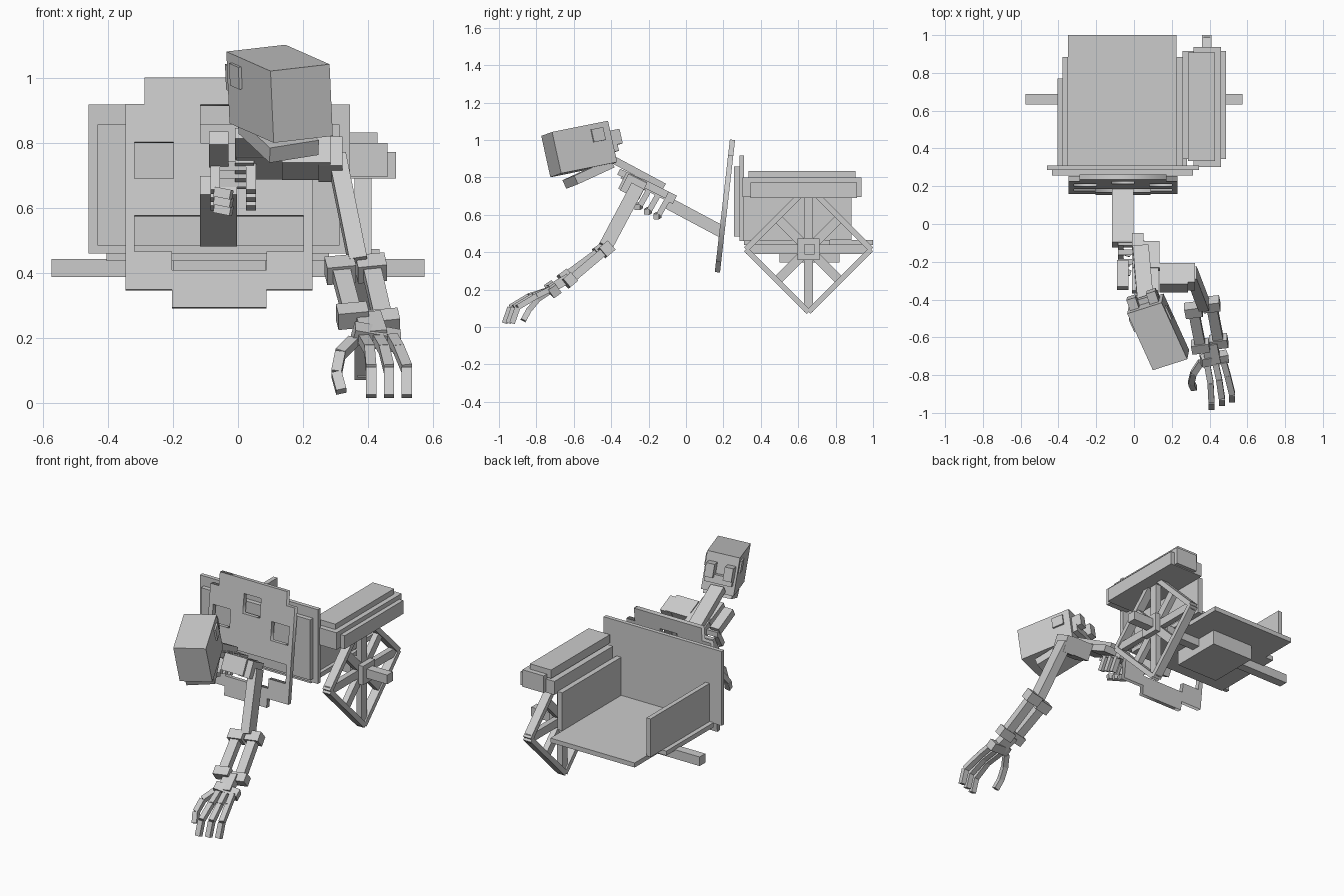
import bpy, bmesh, math
from mathutils import Vector, Matrix

if "Cube" in bpy.data.objects:
    bpy.data.objects.remove(bpy.data.objects["Cube"])

grey = bpy.data.materials.new("plain_grey")
grey.diffuse_color = (0.6, 0.6, 0.6, 1)
grey.use_nodes = True
grey.node_tree.nodes["Principled BSDF"].inputs["Base Color"].default_value = grey.diffuse_color


def block(name, centre, axes, size):
    """Box with given centre, three axis directions and three sizes."""
    m = Matrix([Vector(a) * s for a, s in zip(axes, size)]).transposed().to_4x4()
    bm = bmesh.new()
    bmesh.ops.create_cube(bm, size=1, matrix=Matrix.Translation(centre) @ m)
    bmesh.ops.recalc_face_normals(bm, faces=bm.faces)
    me = bpy.data.meshes.new(name)
    bm.to_mesh(me)
    bm.free()
    me.materials.append(grey)
    ob = bpy.data.objects.new(name, me)
    bpy.context.collection.objects.link(ob)
    return ob


def box(name, x, y, z):
    r = (x, y, z)
    return block(name, Vector([(a + b) / 2 for a, b in r]),
                 ((1, 0, 0), (0, 1, 0), (0, 0, 1)), [b - a for a, b in r])


def bar(name, p, q, w, t, side=(1, 0, 0)):
    """Beam from p to q, w wide along side and t thick."""
    p, q = Vector(p), Vector(q)
    d = (q - p).normalized()
    s = Vector(side)
    s = (s - d * s.dot(d)).normalized()
    return block(name, (p + q) / 2, (s, d, s.cross(d)), (w, (q - p).length, t))


# --- cart bed, walls and boards
box("bed", (-.35, .225), (.31, 1.0), (.437, .465))
box("bed_edge_left", (-.405, -.35), (.31, .77), (.437, .465))
box("bed_edge_right", (.225, .28), (.31, .77), (.437, .465))
box("wall_left", (-.378, -.35), (.31, .885), (.465, .70))
box("wall_right", (.225, .257), (.31, .885), (.465, .70))
box("back_board", (-.46, .345), (.285, .31), (.46, .918))
box("front_board", (-.433, .313), (.257, .285), (.485, .857))
box("under_box", (-.20, .085), (.50, .82), (.345, .437))
box("axle", (-.575, .575), (.633, .688), (.387, .443))

# --- stepped roll on the right wall
box("roll_lower", (.257, .487), (.344, .915), (.69, .773))
box("roll_core", (.315, .46), (.302, .937), (.695, .80))
box("roll_top", (.285, .43), (.334, .907), (.78, .833))

# --- diamond wheel
C, R, WX = Vector((.385, .655, .415)), .335, .052
ring = [C + Vector((0, R * math.cos(i * math.pi / 2), R * math.sin(i * math.pi / 2))) for i in range(4)]
for i in range(4):
    bar("wheel_rim", ring[i], ring[(i + 1) % 4], WX, .03)
    a = i * math.pi / 4
    v = Vector((0, math.cos(a), math.sin(a))) * (R if i % 2 == 0 else R * .707)
    bar("wheel_spoke", C - v, C + v, .035, .05)
box("wheel_hub", (.345, .435), (.597, .713), (.357, .473))

# --- tilted shield with cut-out face
def stairs(half):
    """Mirror a right-hand outline about the shield centre."""
    return half + [(-x, z) for x, z in reversed(half)]

outline = stairs([(.145, -.355), (.145, -.30), (.288, -.30), (.288, .275), (.23, .275), (.23, .358)])
mouth = stairs([(.145, -.24), (.145, -.182), (.26, -.182), (.26, -.07)])
brow = stairs([(.058, .155), (.058, .273)])
eye = [(.14, .045), (.26, .045), (.26, .157), (.14, .157)]
cu = bpy.data.curves.new("shield", 'CURVE')
cu.dimensions, cu.fill_mode, cu.extrude = '2D', 'BOTH', .014
for loop in (outline, mouth, brow, eye, [(-x, z) for x, z in eye]):
    sp = cu.splines.new('POLY')
    sp.points.add(len(loop) - 1)
    sp.use_cyclic_u = True
    for pt, (x, z) in zip(sp.points, loop):
        pt.co = (x, z, 0, 1)
cu.materials.append(grey)
shield = bpy.data.objects.new("shield", cu)
shield.location = (-.058, .208, .645)
shield.rotation_euler = (math.radians(83.5), 0, 0)
bpy.context.collection.objects.link(shield)
bpy.context.view_layer.objects.active = shield
shield.select_set(True)
bpy.ops.object.convert(target='MESH')

# --- spine beam, chest and ribs leaning forward
bar("spine_beam", (-.06, .19, .51), (-.06, -.11, .67), .115, .065)
bar("chest_plate", (.065, -.10, .705), (.065, -.24, .775), .14, .04)
bar("chest_strip", (.02, -.06, .68), (.02, -.22, .76), .06, .05)
bar("breast_bone", (.06, -.22, .765), (.06, -.36, .83), .14, .035)
bar("neck", (.035, -.12, .75), (.06, -.40, .90), .085, .04)
bar("left_shoulder_stub", (-.06, -.20, .745), (-.06, -.34, .815), .06, .045)
for i in range(3):
    y, z = -.10 - .05 * i, .68 + .025 * i
    bar("rib_top", (-.085, y, z), (.05, y, z), .03, .03, (0, 1, 0))
    for x in (-.07, .04):
        bar("rib_side", (x, y, z), (x, y - .045, z - .08), .03, .03)
    bar("rib_tip", (-.07, y - .045, z - .08), (-.02, y - .06, z - .09), .03, .03, (0, 1, 0))

# --- head, long axis turned to the right
A, B, D = Vector((-.031, -.473, 1.082)), Vector((.151, -.415, 1.103)), Vector((.105, -.772, 1.022))
down = Vector((0, .045, -.222))
side, fwd = (B - A).normalized(), (D - A).normalized()
up = side.cross(-fwd).normalized()
block("head", (B + D + down) / 2, (side, fwd, up), ((B - A).length, (D - A).length, down.length))
back = (A + B + down) / 2
bar("jaw", back + fwd * .03 - up * .115, back + fwd * .26 - up * .165, .165, .05, side)
for s in (-.055, .055):
    p = back + side * s
    bar("skull_back_block", p + up * .06 - fwd * .03, p - up * .02 - fwd * .03, .05, .06, side)
bar("skull_back_bar", back - up * .03 - side * .08 - fwd * .015, back - up * .03 + side * .08 - fwd * .015, .05, .03, up)
for sgn in (-1, 1):
    bar("cheek_block", back + side * .1 * sgn + fwd * .04 + up * .05, back + side * .1 * sgn + fwd * .11 + up * .05, .012, .07, side)

# --- right arm
bar("shoulder", (.21, -.23, .73), (.21, -.34, .785), .15, .10)
bar("shoulder_cap", (.285, -.23, .725), (.285, -.33, .775), .075, .10)
bar("upper_arm", (.305, -.26, .75), (.37, -.43, .43), .055, .075)
for a, b in (((.315, -.455, .41), (.352, -.645, .27)), ((.41, -.425, .415), (.448, -.62, .25))):
    a, b = Vector(a), Vector(b)
    d = (b - a).normalized()
    bar("forearm_bone", a, b, .055, .045)
    bar("elbow_block", a - d * .03, a + d * .03, .09, .065)
    bar("wrist_block", b - d * .025, b + d * .03, .095, .06)

# --- hand with bent fingers
bar("wrist_link", (.40, -.63, .26), (.42, -.73, .20), .08, .05)
bar("palm", (.355, -.725, .215), (.495, -.70, .19), .05, .055, (0, -.8, -.55))


def finger(pts):
    for p, q in zip(pts, pts[1:]):
        bar("finger", p, q, .032, .03)


finger([(.355, -.73, .19), (.315, -.79, .15), (.303, -.84, .09), (.318, -.87, .035)])
for x0, x1, y in ((.385, .41, -.97), (.43, .465, -.95), (.475, .52, -.93)):
    finger([(x0, -.73, .20), (x0 + .02, y + .13, .165), (x1, y + .03, .105), (x1, y, .02)])
